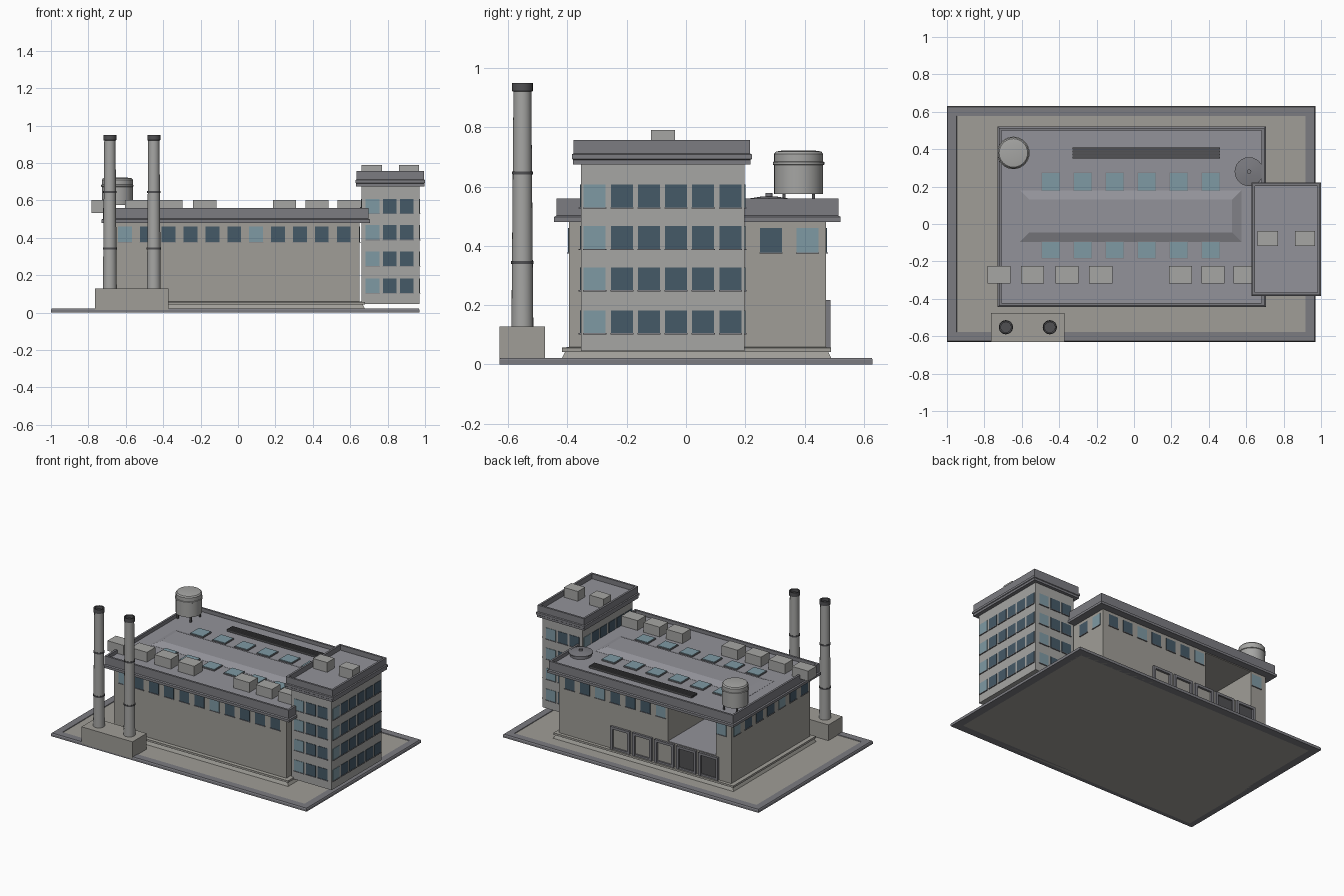
import bpy, bmesh, math
from mathutils import Matrix

if "Cube" in bpy.data.objects:
    bpy.data.objects.remove(bpy.data.objects["Cube"])


def mat(name, r, g, b):
    m = bpy.data.materials.new(name)
    m.diffuse_color = (r, g, b, 1)
    m.use_nodes = True
    m.node_tree.nodes["Principled BSDF"].inputs["Base Color"].default_value = m.diffuse_color
    return m


WALL = mat("wall", .35, .34, .31)
PALE = mat("pale_wall", .38, .38, .37)
ROOF = mat("roof", .29, .29, .32)
TRIM = mat("trim", .20, .20, .22)
DARK = mat("dark_metal", .08, .08, .085)
GLASS = mat("glass", .06, .10, .135)
LIT = mat("lit_glass", .21, .32, .37)


def finish(name, bm, m):
    bmesh.ops.recalc_face_normals(bm, faces=bm.faces)
    me = bpy.data.meshes.new(name)
    bm.to_mesh(me)
    bm.free()
    me.materials.append(m)
    ob = bpy.data.objects.new(name, me)
    bpy.context.collection.objects.link(ob)
    return ob


def boxes(name, items, m):
    """One mesh of axis-aligned boxes (x0, x1, y0, y1, z0, z1)."""
    bm = bmesh.new()
    for x0, x1, y0, y1, z0, z1 in items:
        t = Matrix.Translation(((x0 + x1) / 2, (y0 + y1) / 2, (z0 + z1) / 2))
        s = Matrix.Diagonal((x1 - x0, y1 - y0, z1 - z0, 1))
        bmesh.ops.create_cube(bm, size=1, matrix=t @ s)
    return finish(name, bm, m)


def rect_sweep(name, rect, profile, m, closed=True):
    """Sweep (inset, z) profile round a rectangle; open profiles get end caps."""
    x0, x1, y0, y1 = rect
    bm = bmesh.new()
    loops = [[bm.verts.new(p) for p in ((x0 + d, y0 + d, z), (x1 - d, y0 + d, z),
                                        (x1 - d, y1 - d, z), (x0 + d, y1 - d, z))]
             for d, z in profile]
    pairs = list(zip(loops, loops[1:]))
    if closed:
        pairs.append((loops[-1], loops[0]))
    else:
        bm.faces.new(loops[0])
        bm.faces.new(loops[-1])
    for a, b in pairs:
        for i in range(4):
            j = (i + 1) % 4
            bm.faces.new((a[i], a[j], b[j], b[i]))
    return finish(name, bm, m)


def lathe(name, x, y, profile, m, n=24):
    """Revolve an (r, z) profile, capped at both ends."""
    bm = bmesh.new()
    rings = [[bm.verts.new((x + r * math.cos(math.tau * i / n),
                            y + r * math.sin(math.tau * i / n), z)) for i in range(n)]
             for r, z in profile]
    for a, b in zip(rings, rings[1:]):
        for i in range(n):
            j = (i + 1) % n
            bm.faces.new((a[i], a[j], b[j], b[i]))
    bm.faces.new(rings[0])
    bm.faces.new(rings[-1])
    ob = finish(name, bm, m)
    for p in ob.data.polygons:
        p.use_smooth = len(p.vertices) == 4
    bpy.context.view_layer.objects.active = ob
    ob.select_set(True)
    bpy.ops.object.shade_smooth_by_angle(angle=math.radians(30))
    ob.select_set(False)
    return ob


panes, lit_panes, sills = [], [], []


def window(axis, wall, out, c, z0, z1, lit):
    """Pane and sill on a wall plane; axis is the wall's normal."""
    def slab(h, d, a, b):
        w0, w1 = sorted((wall - out * .004, wall + out * d))
        return (w0, w1, c - h, c + h, a, b) if axis == "x" else (c - h, c + h, w0, w1, a, b)
    (lit_panes if lit else panes).append(slab(.037, .003, z0, z1))
    sills.append(slab(.039, .007, z0 - .004, z0))


# Ground slab with kerb
boxes("ground_slab", [(-.96, .93, -.60, .60, 0, .018)], WALL)
rect_sweep("kerb", (-1, .97, -.63, .63),
           [(0, 0), (0, .015), (.004, .022), (.052, .022), (.055, .015), (.055, 0)], TRIM)

# Main hall with plinth and a deep opening at the back
hall = boxes("hall_walls", [(-.68, .65, -.395, .472, .02, .50)], WALL)
cutter = boxes("opening_cutter", [(-.56, -.19, .0, .6, .22, .475)], ROOF)
cutter.hide_render = True
cutter.display_type = 'WIRE'
mod = hall.modifiers.new("opening", 'BOOLEAN')
mod.object = cutter
mod.operation = 'DIFFERENCE'
mod.solver = 'EXACT'
boxes("opening_floor", [(-.559, -.191, .001, .471, .219, .223)], ROOF)
rect_sweep("hall_plinth", (-.71, .68, -.42, .492),
           [(.05, .015), (0, .018), (.012, .042), (.002, .042), (.002, .056),
            (.02, .058), (.05, .058)], WALL)
rect_sweep("hall_parapet", (-.73, .705, -.445, .522),
           [(.06, .48), (0, .48), (0, .497), (.008, .502), (.008, .56),
            (.022, .56), (.022, .53), (.06, .53)], TRIM)
boxes("hall_roof", [(-.71, .685, -.425, .502, .498, .535)], ROOF)

# Hall windows
for i in range(11):
    c = -.605 + .117 * i
    window("y", -.395, -1, c, .378, .46, i in (0, 6))
    if i not in (1, 2, 3):
        window("y", .472, 1, c, .378, .46, i in (0, 4, 8))
for i in range(7):
    c = -.33 + .1233 * i
    window("x", -.68, -1, c, .378, .46, i in (2, 6))
    if i > 4:
        window("x", .65, 1, c, .378, .46, i == 6)

# Office tower
boxes("tower_walls", [(.66, .97, -.355, .197, .045, .70)], PALE)
rect_sweep("tower_parapet", (.628, 1, -.385, .222),
           [(.05, .675), (.004, .675), (.004, .69), (0, .693), (0, .708), (.006, .712),
            (.006, .757), (.02, .757), (.02, .715), (.05, .715)], TRIM)
boxes("tower_roof", [(.645, .983, -.368, .205, .69, .722)], ROOF)
boxes("tower_roof_units", [(.66, .77, -.118, -.037, .72, .79),
                           (.86, .967, -.118, -.037, .72, .79)], PALE)
for z in (.105, .25, .39, .53):
    for i in range(6):
        c = -.308 + .0915 * i
        window("x", .97, 1, c, z, z + .077, i == 0)
        if z > .5:
            window("x", .66, -1, c, z, z + .077, i == 5)
    for i in range(3):
        c = .72 + .091 * i
        window("y", -.355, -1, c, z, z + .077, i == 0)
        window("y", .197, 1, c, z, z + .077, i == 2)

boxes("window_panes", panes, GLASS)
boxes("lit_window_panes", lit_panes, LIT)
boxes("window_sills", sills, TRIM)

# Loading dock frames along the back
frames, doors = [], []
for i in range(5):
    c = .17 - .17 * i
    for s in (-1, 1):
        p = c + s * .066
        frames.append((p - .009, p + .009, .465, .487, .055, .217))
    frames.append((c - .075, c + .075, .465, .487, .2, .217))
    frames.append((c - .075, c + .075, .465, .482, .055, .07))
    if i > 2:
        doors.append((c - .058, c + .058, .465, .476, .07, .2))
boxes("dock_frames", frames, TRIM)
boxes("dock_doors", doors, DARK)

# Roof monitor, skylights, louvres and air units
rect_sweep("roof_monitor", (-.61, .575, -.095, .18),
           [(0, .53), (0, .536), (.05, .558)], ROOF, closed=False)
xs = [-.445 + .171 * i for i in range(6)]
rows = ((-.185, -.092), (.177, .275))
boxes("skylight_curbs", [(x - .05, x + .05, a, b, .53, .542) for x in xs for a, b in rows], TRIM)
boxes("skylights", [(x - .047, x + .047, a + .003, b - .003, .54, .546)
                    for x in xs for a, b in rows], LIT)
boxes("roof_louvres", [(-.33, .46, .35 + .016 * i, .361 + .016 * i, .53, .55)
                       for i in range(4)], DARK)
boxes("roof_air_units", [(x - .062, x + .062, -.317, -.225, .533, .603)
                         for x in (-.722, -.542, -.358, -.178, .248, .422, .593)], PALE)

# Round roof vent
lathe("roof_vent", .615, .28, [(.07, .53), (.07, .55), (.077, .552), (.077, .558),
                               (.02, .567), (.012, .567), (.012, .578)], TRIM)

# Water tank on legs
tx, ty = -.645, .38
lathe("water_tank", tx, ty, [(.083, .575), (.083, .672), (.087, .674), (.087, .682), (.083, .684),
                             (.083, .71), (.076, .718), (.05, .722)], PALE, 32)
boxes("tank_legs", [(tx + a - .005, tx + a + .005, ty + b - .005, ty + b + .005, .53, .58)
                    for a in (-.05, .05) for b in (-.05, .05)], DARK)

# Chimneys on a shared base
boxes("chimney_base", [(-.765, -.372, -.63, -.475, .01, .128)], WALL)
for side, x in (("left", -.685), ("right", -.45)):
    lathe(side + "_chimney", x, -.552, [(.037, .12), (.03, .925)], PALE)
    lathe(side + "_chimney_cap", x, -.552, [(.03, .92), (.035, .922), (.035, .95),
                                            (.027, .95), (.027, .93)], DARK)
    for k, (z, r) in enumerate(((.343, .038), (.645, .0355))):
        lathe(f"{side}_chimney_band_{k + 1}", x, -.552,
              [(r, z - .005), (r, z + .005)], DARK)
